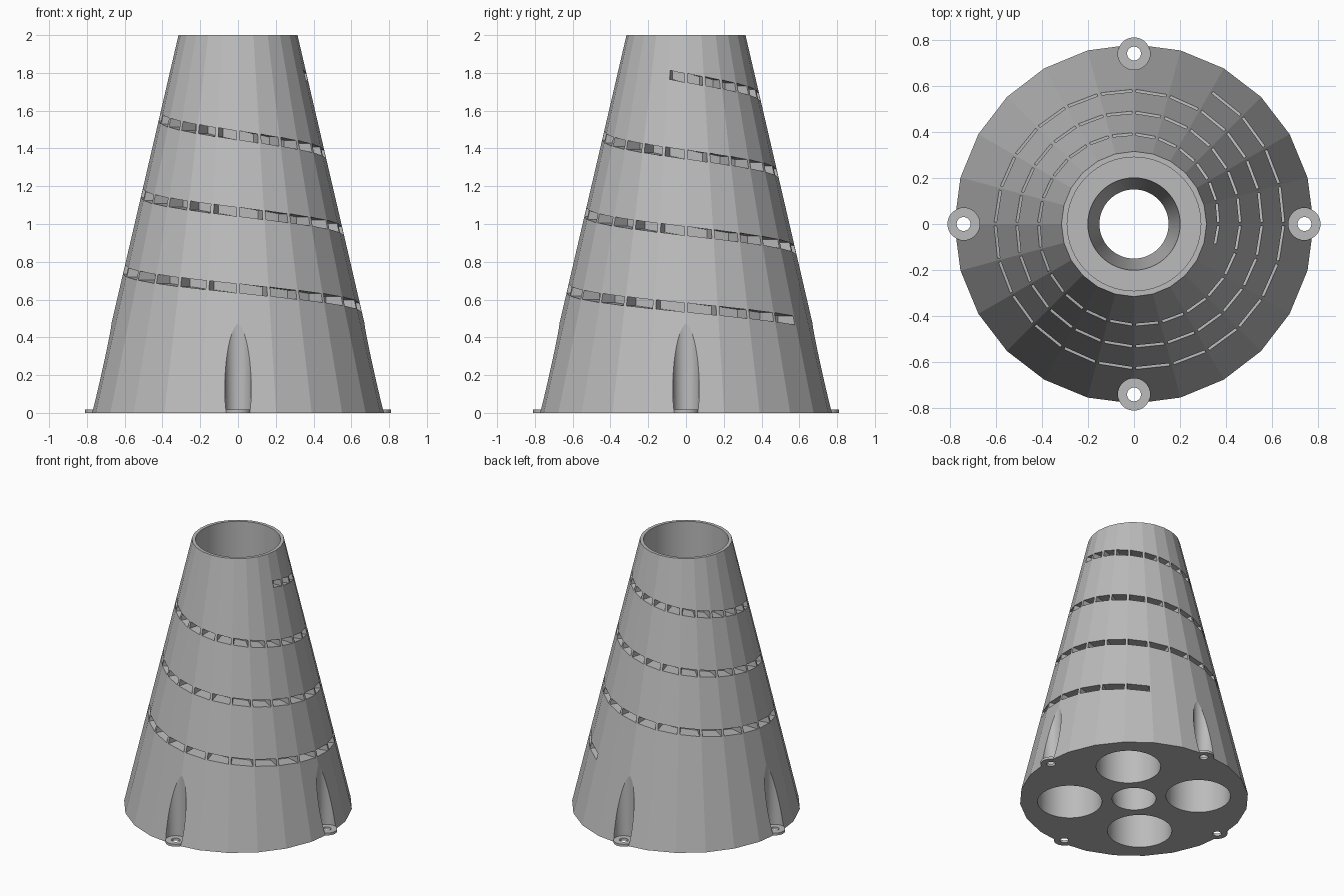
import bpy, bmesh, math
from math import cos, sin, pi, radians
from mathutils import Matrix, Vector

cube = bpy.data.objects.get("Cube")
if cube:
    bpy.data.objects.remove(cube, do_unlink=True)

HEIGHT, BASE_R, TOP_R = 2.0, 0.78, 0.315
SIDES = 24
LUG_DIST = 0.74
STEP = 2 * pi / SIDES

grey = bpy.data.materials.new("plain_grey")
grey.use_nodes = True
colour = (0.5, 0.5, 0.5, 1)
grey.diffuse_color = colour
grey.node_tree.nodes["Principled BSDF"].inputs["Base Color"].default_value = colour


def make_object(name, bm):
    bmesh.ops.recalc_face_normals(bm, faces=bm.faces)
    mesh = bpy.data.meshes.new(name)
    bm.to_mesh(mesh)
    bm.free()
    mesh.materials.append(grey)
    obj = bpy.data.objects.new(name, mesh)
    bpy.context.collection.objects.link(obj)
    return obj


def add_cone(bm, r_low, r_high, z_low, z_high, x=0, y=0, sides=64, turn=0):
    place = Matrix.Translation((x, y, (z_low + z_high) / 2)) @ Matrix.Rotation(turn, 4, "Z")
    bmesh.ops.create_cone(bm, cap_ends=True, segments=sides, radius1=r_low,
                          radius2=r_high, depth=z_high - z_low, matrix=place)


def cone_object(name, *args, **kw):
    bm = bmesh.new()
    add_cone(bm, *args, **kw)
    return make_object(name, bm)


def carve(obj, cutter):
    """Cut one object out of another and drop the cutter."""
    cutter.hide_render = True
    mod = obj.modifiers.new("cut", "BOOLEAN")
    mod.operation, mod.solver, mod.object = "DIFFERENCE", "EXACT", cutter
    graph = bpy.context.evaluated_depsgraph_get()
    mesh = bpy.data.meshes.new_from_object(obj.evaluated_get(graph))
    obj.modifiers.clear()
    obj.data = mesh
    bpy.data.objects.remove(cutter, do_unlink=True)


def surface_radius(z):
    return BASE_R + (TOP_R - BASE_R) * z / HEIGHT


# Faceted body, one corner on each axis
body = cone_object("cone_body", BASE_R, TOP_R, 0, HEIGHT, sides=SIDES)

# Upper bore, and the tapered drain below it
carve(body, cone_object("bore_cutter", 0.29, 0.29, 0.5, HEIGHT + 0.1))
carve(body, cone_object("drain_cutter", 0.145, 0.2055, -0.05, 0.55))

# Four wide pockets in the underside, and four upright recesses over the lugs
bm = bmesh.new()
for k in range(4):
    a = k * pi / 2
    add_cone(bm, 0.22, 0.22, -0.1, 0.4, 0.44 * cos(a + pi / 4), 0.44 * sin(a + pi / 4))
    add_cone(bm, 0.07, 0.07, -0.1, 0.6, LUG_DIST * cos(a), LUG_DIST * sin(a), sides=48)
carve(body, make_object("pocket_cutter", bm))

# Helical row of slots, one per facet, winding down from the top
START, COUNT, Z_START, Z_END, HALF = radians(-15), 77, 1.79, 0.49, 0.024
bm = bmesh.new()
for i in range(COUNT):
    corners = []
    for end in (0, 1):
        a = START + (i + end) * STEP
        z = Z_START + (Z_END - Z_START) * (i + end) / COUNT
        r = surface_radius(z)
        a += (0.009 if end == 0 else -0.009) / r
        inner = max(0.3, r - 0.1)
        for rad, dz in ((inner, -HALF), (r + 0.05, -HALF), (r + 0.05, HALF), (inner, HALF)):
            corners.append(bm.verts.new((rad * cos(a), rad * sin(a), z + dz)))
    near, far = corners[:4], corners[4:]
    bm.faces.new(near)
    bm.faces.new(far[::-1])
    for j in range(4):
        n = (j + 1) % 4
        bm.faces.new((near[j], far[j], far[n], near[n]))
carve(body, make_object("slot_cutter", bm))

# Screw lugs at the foot
parts = [body]
for name, a in (("left", 0), ("back", pi / 2), ("right", pi), ("front", -pi / 2)):
    x, y = LUG_DIST * cos(a), LUG_DIST * sin(a)
    lug = cone_object(name + "_lug", 0.07, 0.07, 0, 0.018, x, y, sides=48)
    carve(lug, cone_object("screw_cutter", 0.03, 0.03, -0.1, 0.1, x, y, sides=32))
    parts.append(lug)

# Round walls smooth, facets flat
bpy.ops.object.select_all(action="DESELECT")
for obj in parts:
    obj.select_set(True)
bpy.context.view_layer.objects.active = body
bpy.ops.object.shade_smooth_by_angle(angle=radians(10))
